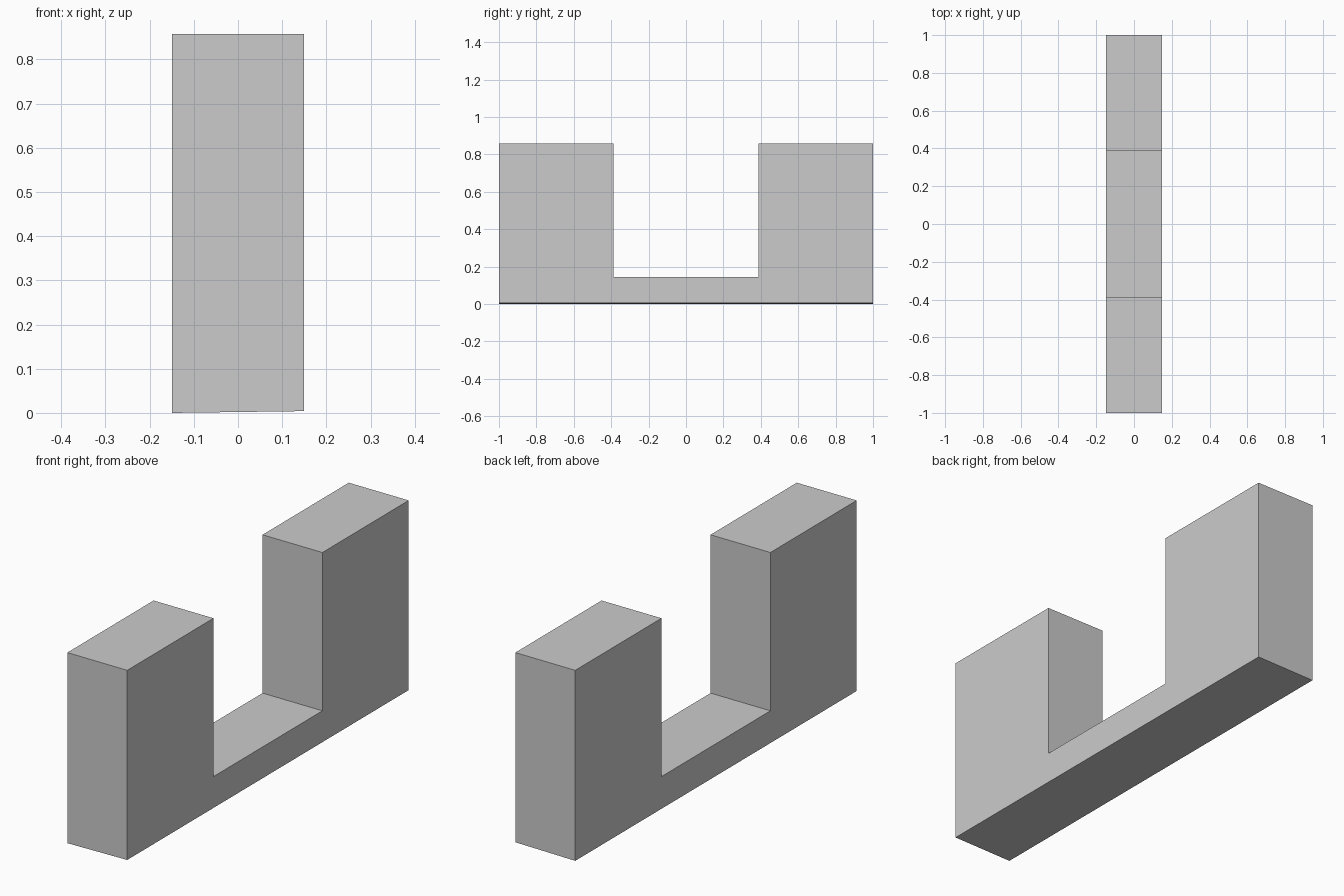
import bpy
import bmesh

cube = bpy.data.objects.get("Cube")
if cube:
    bpy.data.objects.remove(cube, do_unlink=True)

HALF_WIDTH, HEIGHT = 0.149, 0.857
HALF_GAP, FLOOR = 0.387, 0.145
UNDERSIDE_RISE = 0.004

grey = bpy.data.materials.new("light_grey")
grey.use_nodes = True
colour = (0.6, 0.6, 0.6, 1)
grey.diffuse_color = colour
grey.node_tree.nodes["Principled BSDF"].inputs["Base Color"].default_value = colour

# U-shaped side profile: two tall end blocks joined by a low bridge
half = [(1, 0), (1, HEIGHT), (HALF_GAP, HEIGHT), (HALF_GAP, FLOOR)]
profile = half + [(-y, z) for y, z in reversed(half)]

# Extrude the profile across the width
bm = bmesh.new()
face = bm.faces.new([bm.verts.new((-HALF_WIDTH, y, z)) for y, z in profile])
side = bmesh.ops.extrude_face_region(bm, geom=[face], use_keep_orig=True)
verts = [g for g in side["geom"] if isinstance(g, bmesh.types.BMVert)]
bmesh.ops.translate(bm, vec=(2 * HALF_WIDTH, 0, 0), verts=verts)

# The underside rises very slightly toward the left
for v in verts:
    if v.co.z == 0:
        v.co.z = UNDERSIDE_RISE
bmesh.ops.recalc_face_normals(bm, faces=bm.faces)

mesh = bpy.data.meshes.new("u_block")
bm.to_mesh(mesh)
bm.free()
mesh.materials.append(grey)
block = bpy.data.objects.new("u_block", mesh)
bpy.context.collection.objects.link(block)
